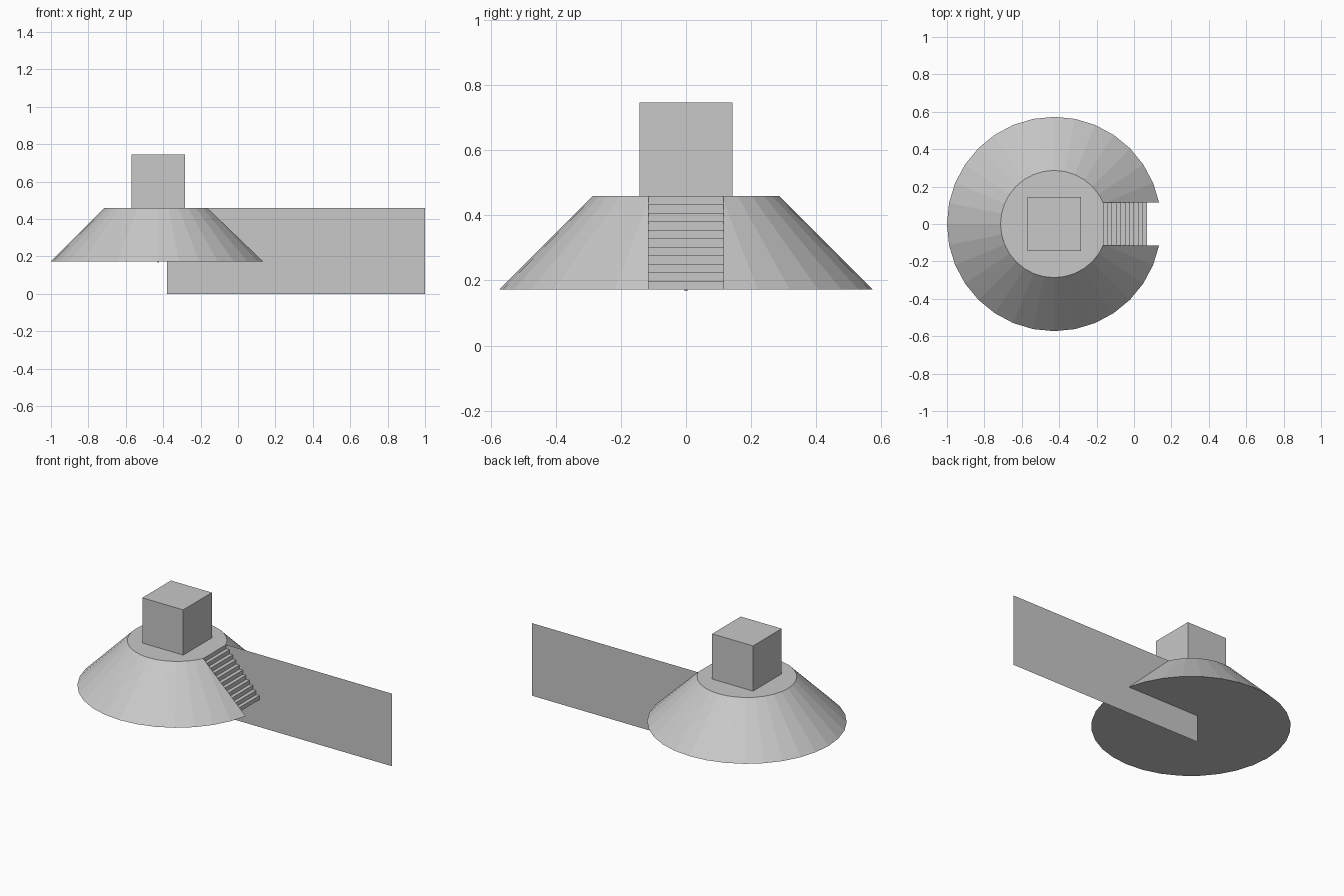
import bpy, bmesh, math
from mathutils import Matrix

if "Cube" in bpy.data.objects:
    bpy.data.objects.remove(bpy.data.objects["Cube"])

U = 0.2865            # base module: block size, mound height, top radius
CX = -0.427           # centre of the mound in x
BASE = 0.173          # underside of the mound
TOP = BASE + U
HALF = 0.4 * U        # half width of the stair cut
STEPS = 11

grey = bpy.data.materials.new("light_grey")
grey.diffuse_color = (0.58, 0.58, 0.58, 1)
grey.use_nodes = True
grey.node_tree.nodes["Principled BSDF"].inputs["Base Color"].default_value = grey.diffuse_color


def make(name, bm):
    bmesh.ops.recalc_face_normals(bm, faces=bm.faces)
    me = bpy.data.meshes.new(name)
    bm.to_mesh(me)
    bm.free()
    me.materials.append(grey)
    ob = bpy.data.objects.new(name, me)
    bpy.context.collection.objects.link(ob)
    return ob


def cube(name, size, centre):
    bm = bmesh.new()
    bmesh.ops.create_cube(bm, size=size, matrix=Matrix.Translation(centre))
    return make(name, bm)


# Truncated cone mound
bm = bmesh.new()
bmesh.ops.create_cone(bm, cap_ends=True, segments=32, radius1=2 * U, radius2=U,
                      depth=U, matrix=Matrix.Translation((CX, 0, BASE + U / 2)))
mound = make("mound", bm)

# Stepped cutter that carves the staircase
x0, x1 = -0.163, 0.07
run = (x1 - x0) / (STEPS - 1)
profile = [(x0, 0.6)]
for k in range(STEPS):
    x = x0 + k * run
    z = TOP - (k + 1) * U / STEPS
    if k == STEPS - 1:
        z = 0.1
    else:
        profile += [(x, z), (x + run, z)]
profile += [(x1, 0.1), (0.4, 0.1), (0.4, 0.6)]
bm = bmesh.new()
face = bm.faces.new([bm.verts.new((x, -HALF, z)) for x, z in profile])
out = bmesh.ops.extrude_face_region(bm, geom=[face])
for v in out["geom"]:
    if isinstance(v, bmesh.types.BMVert):
        v.co.y = HALF
cutter = make("stair_cutter", bm)

mod = mound.modifiers.new("stairs", 'BOOLEAN')
mod.operation = 'DIFFERENCE'
mod.solver = 'EXACT'
mod.object = cutter
bpy.context.view_layer.objects.active = mound
bpy.ops.object.modifier_apply(modifier=mod.name)
bpy.data.objects.remove(cutter)

# Block on the summit and small peg under the centre
cube("summit_block", U, (CX, 0, TOP + U / 2))
cube("centre_peg", 0.008, (CX, 0, BASE - 0.001))

# Thin upright panel along the far side of the stairs
bm = bmesh.new()
bm.faces.new([bm.verts.new((x, HALF, z)) for x, z in
              [(-0.38, 0), (1, 0), (1, TOP), (-0.38, TOP)]])
make("side_panel", bm)
